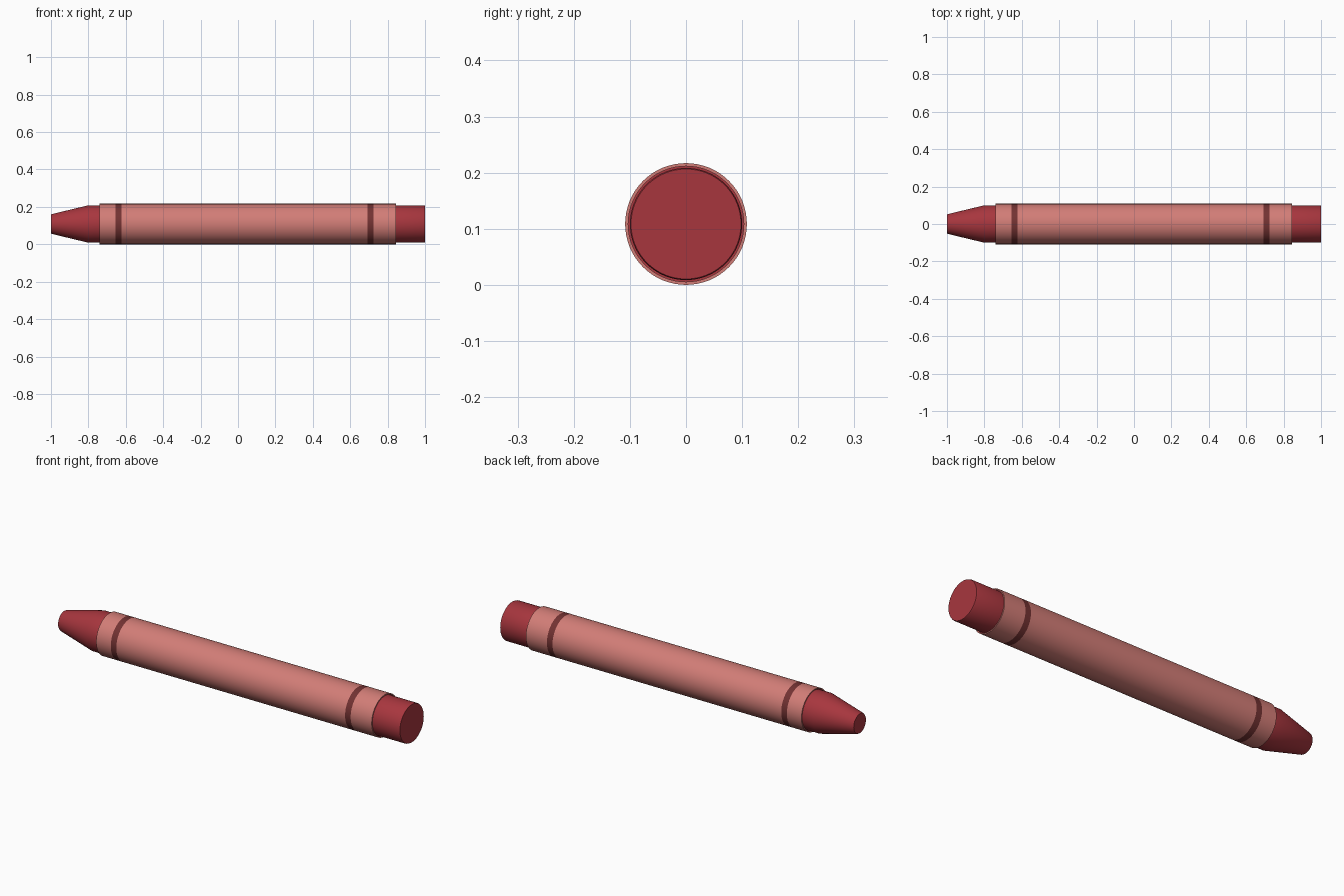
import bpy, bmesh, math

if "Cube" in bpy.data.objects:
    bpy.data.objects.remove(bpy.data.objects["Cube"])

SEG = 64
R = 0.1085


def material(name, rgb):
    m = bpy.data.materials.new(name)
    m.diffuse_color = (*rgb, 1)
    m.use_nodes = True
    m.node_tree.nodes["Principled BSDF"].inputs["Base Color"].default_value = m.diffuse_color
    return m


def lathe(name, profile, mats, closed=False, accents=()):
    """Revolve (x, radius) points about the long axis.
    Open profiles get end caps; strips listed in accents use the second material."""
    bm = bmesh.new()
    rings = []
    for x, r in profile:
        rings.append([bm.verts.new((x, r * math.cos(2 * math.pi * i / SEG),
                                    R + r * math.sin(2 * math.pi * i / SEG)))
                      for i in range(SEG)])
    pairs = list(zip(rings, rings[1:]))
    if closed:
        pairs.append((rings[-1], rings[0]))
    else:
        bm.faces.new(rings[0])
        bm.faces.new(rings[-1])
    for k, (a, b) in enumerate(pairs):
        for i in range(SEG):
            j = (i + 1) % SEG
            f = bm.faces.new((a[i], a[j], b[j], b[i]))
            f.material_index = 1 if k in accents else 0
    bmesh.ops.recalc_face_normals(bm, faces=bm.faces)
    me = bpy.data.meshes.new(name)
    bm.to_mesh(me)
    bm.free()
    for m in mats:
        me.materials.append(m)
    ob = bpy.data.objects.new(name, me)
    bpy.context.collection.objects.link(ob)
    bpy.ops.object.select_all(action='DESELECT')
    ob.select_set(True)
    bpy.context.view_layer.objects.active = ob
    bpy.ops.object.shade_smooth_by_angle(angle=math.radians(30))
    return ob


wax = material("wax_red", (0.39, 0.037, 0.048))
paper = material("paper_pink", (0.645, 0.205, 0.184))
dark = material("band_dark", (0.17, 0.032, 0.032))

# Wax stick with a blunt tapered tip, slightly fuller inside the sleeve
lathe("wax_stick", [(-1, 0.05), (-0.995, 0.053), (-0.8, 0.1),
                    (-0.735, 0.1), (-0.735, 0.1035), (0.84, 0.1035), (0.84, 0.1),
                    (0.995, 0.1), (1, 0.098)], [wax])

# Paper sleeve, open at both ends, with a printed dark band near each end
lathe("paper_wrapper", [(-0.74, R), (-0.656, R), (-0.624, R), (0.692, R), (0.724, R),
                        (0.845, R), (0.845, 0.103), (-0.74, 0.103)],
      [paper, dark], closed=True, accents=(1, 3))
